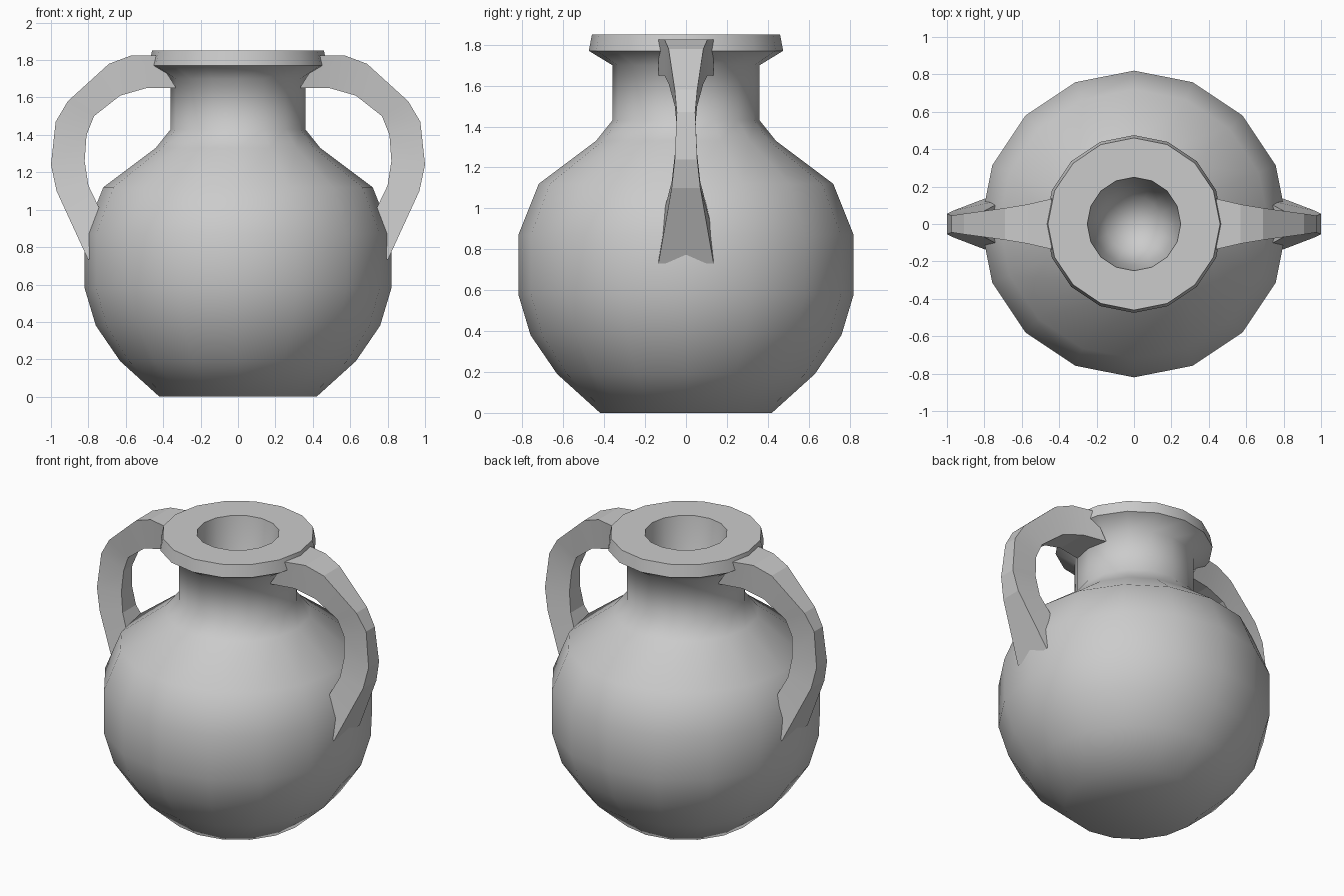
import bpy, bmesh, math

if "Cube" in bpy.data.objects:
    bpy.data.objects.remove(bpy.data.objects["Cube"])

SIDES = 16


def make_object(name, bm, angle):
    bmesh.ops.remove_doubles(bm, verts=bm.verts, dist=1e-5)
    bmesh.ops.recalc_face_normals(bm, faces=bm.faces)
    mesh = bpy.data.meshes.new(name)
    bm.to_mesh(mesh)
    bm.free()
    obj = bpy.data.objects.new(name, mesh)
    bpy.context.collection.objects.link(obj)
    bpy.ops.object.select_all(action='DESELECT')
    obj.select_set(True)
    bpy.context.view_layer.objects.active = obj
    bpy.ops.object.shade_smooth_by_angle(angle=math.radians(angle))
    return obj


# Jar: outer profile, flat rim, then the hollow inside (radius, height)
profile = [(0, 0), (0.42, 0), (0.63, 0.19), (0.76, 0.38), (0.82, 0.58),
           (0.82, 0.87), (0.72, 1.12), (0.44, 1.33), (0.36, 1.43),
           (0.36, 1.70), (0.475, 1.77), (0.46, 1.85), (0.25, 1.85),
           (0.22, 1.60), (0.15, 1.42), (0, 1.36)]
bm = bmesh.new()
verts = [bm.verts.new((r, 0, z)) for r, z in profile]
edges = [bm.edges.new(pair) for pair in zip(verts, verts[1:])]
bmesh.ops.spin(bm, geom=verts + edges, cent=(0, 0, 0), axis=(0, 0, 1),
               angle=math.tau, steps=SIDES, use_duplicate=False)
make_object("jar_body", bm, 65)

# Handle stations: outer x, outer z, inner x, inner z, half width
stations = [(0.44, 1.825, 0.33, 1.65, 0.135), (0.57, 1.825, 0.49, 1.65, 0.105),
            (0.69, 1.78, 0.63, 1.61, 0.085), (0.91, 1.58, 0.77, 1.50, 0.055),
            (0.975, 1.47, 0.81, 1.40, 0.045), (1.0, 1.24, 0.82, 1.26, 0.055),
            (0.97, 1.10, 0.80, 1.13, 0.07), (0.80, 0.73, 0.68, 0.88, 0.135)]


def add_handle(name, side):
    bm = bmesh.new()
    rings = []
    for ox, oz, ix, iz, w in stations:
        corners = [(ox, -w, oz), (ox, w, oz), (ix, w, iz), (ix, -w, iz)]
        rings.append([bm.verts.new((side * x, y, z)) for x, y, z in corners])
    for a, b in zip(rings, rings[1:]):
        for i in range(4):
            j = (i + 1) % 4
            bm.faces.new((a[i], a[j], b[j], b[i]))
    bm.faces.new(rings[0])
    bm.faces.new(rings[-1])
    make_object(name, bm, 10)


add_handle("right_handle", 1)
add_handle("left_handle", -1)
